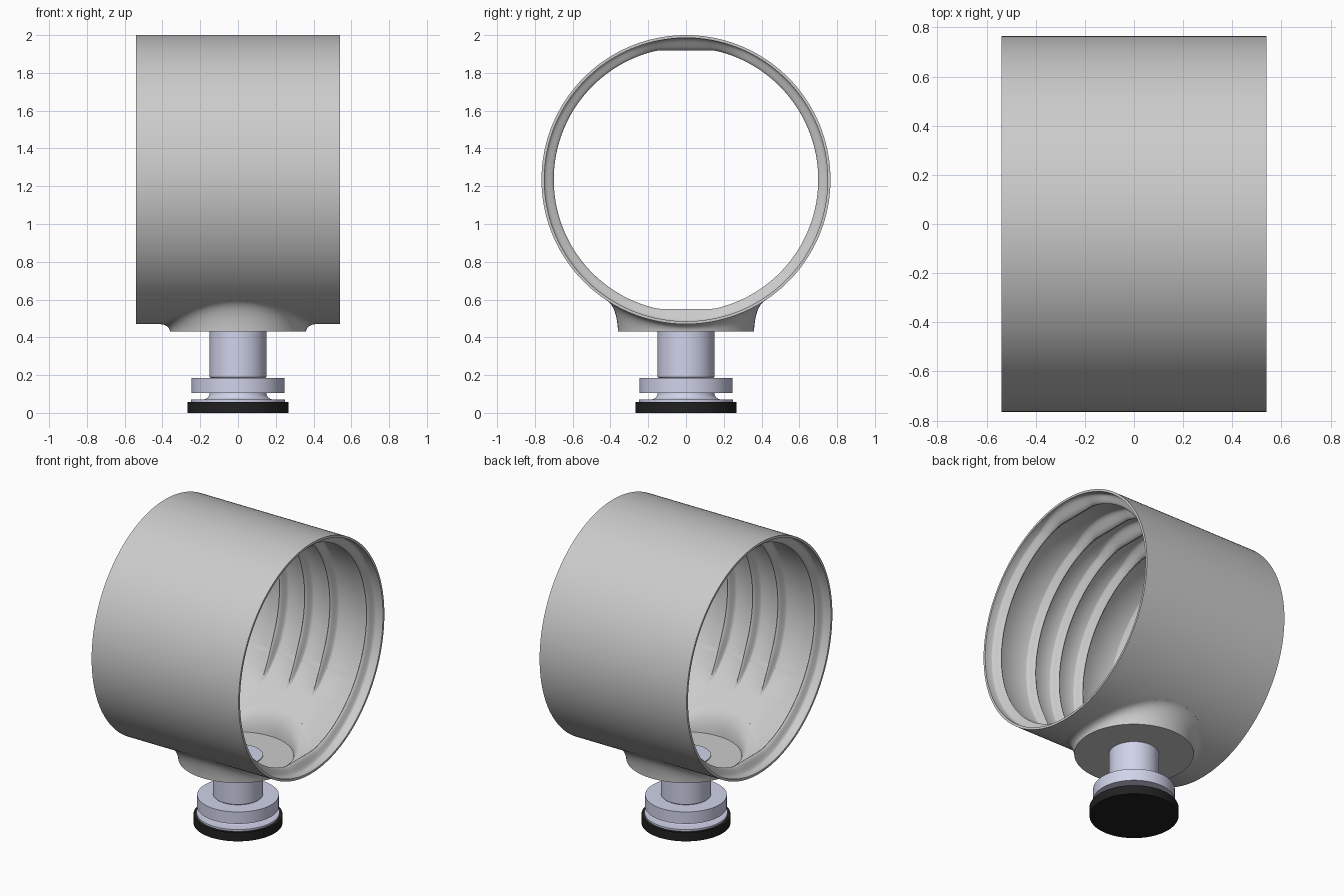
import bpy, bmesh
from math import sin, cos, pi, sqrt, radians, atan2

if "Cube" in bpy.data.objects:
    bpy.data.objects.remove(bpy.data.objects["Cube"])

CZ, R_OUT, R_IN, HALF = 1.235, 0.765, 0.75, 0.54   # ring centre height, radii, half length
SEG = 96


def material(name, rgb):
    m = bpy.data.materials.new(name)
    m.diffuse_color = (*rgb, 1)
    m.use_nodes = True
    m.node_tree.nodes["Principled BSDF"].inputs["Base Color"].default_value = m.diffuse_color
    return m


def finish(ob):
    bpy.ops.object.select_all(action='DESELECT')
    ob.select_set(True)
    bpy.context.view_layer.objects.active = ob
    bpy.ops.object.shade_smooth_by_angle(angle=radians(32))


def loft(name, rings, closed, mat=None):
    """Skin a list of point rings; closed joins last ring to first, else caps both ends."""
    bm = bmesh.new()
    vs = [[bm.verts.new(p) for p in ring] for ring in rings]
    n = len(vs[0])
    for i in range(len(vs) if closed else len(vs) - 1):
        a, b = vs[i], vs[(i + 1) % len(vs)]
        for j in range(n):
            k = (j + 1) % n
            bm.faces.new((a[j], a[k], b[k], b[j]))
    if not closed:
        bm.faces.new(vs[0])
        bm.faces.new(vs[-1])
    bmesh.ops.recalc_face_normals(bm, faces=bm.faces)
    me = bpy.data.meshes.new(name)
    bm.to_mesh(me)
    bm.free()
    ob = bpy.data.objects.new(name, me)
    bpy.context.collection.objects.link(ob)
    if mat:
        me.materials.append(mat)
    return ob


def lathe(name, profile, mat=None):
    rings = [[(r * cos(2 * pi * j / SEG), r * sin(2 * pi * j / SEG), z) for j in range(SEG)]
             for r, z in profile]
    ob = loft(name, rings, False, mat)
    finish(ob)
    return ob


# Ring shell: plain outside, ribs on the inside
N_ANG = 192


def rib_shape(a, is_end):
    """Rib half width and depth at angle a, measured from the top of the ring."""
    c = cos(a)
    crest = min(0.70, 0.684 / max(abs(c), 0.1)) if (c > 0 or is_end) else 0.70
    depth = R_IN - crest
    lens = max(0.0, 1 - (0.75 * sin(a) / 0.3) ** 2)     # wider patch at top and bottom
    width = 0.036 + lens * (0.038 if c > 0 else 0.01)
    if not is_end:                                      # middle ribs fade out above the dish
        from_top = abs(atan2(sin(a), c))
        t = min(1.0, max(0.0, (radians(136) - from_top) / radians(22)))
        depth *= t * (2 - t)
        width *= 0.35 + 0.65 * t
    return width, depth


def shell_ring(x_r):
    return [(x, r * sin(a), CZ + r * cos(a)) for x, r, a in x_r]


angles = [2 * pi * j / N_ANG for j in range(N_ANG)]
rings = [shell_ring([(x, R_OUT, a) for a in angles]) for x in (HALF, -HALF)]
rings.append(shell_ring([(-HALF, R_IN, a) for a in angles]))
for centre in (-0.455, -0.185, 0.0, 0.185, 0.455):
    is_end = abs(centre) > 0.4
    for k in range(-6, 7):
        s = k / 6
        pts = []
        for a in angles:
            w, d = rib_shape(a, is_end)
            pts.append((centre + s * w, R_IN - d * (0.5 + 0.5 * cos(pi * s)), a))
        rings.append(shell_ring(pts))
rings.append(shell_ring([(HALF, R_IN, a) for a in angles]))
shell = loft("ring_shell", rings, True)

# Round opening in the shell where the dish sits
R_DISH = 0.42
cutter = lathe("dish_cutter", [(R_DISH, 0.2), (R_DISH, 1.0)])
cutter.hide_render = True
mod = shell.modifiers.new("dish_hole", 'BOOLEAN')
mod.operation = 'DIFFERENCE'
mod.solver = 'EXACT'
mod.object = cutter
bpy.ops.object.select_all(action='DESELECT')
shell.select_set(True)
bpy.context.view_layer.objects.active = shell
bpy.ops.object.modifier_apply(modifier=mod.name)
bpy.data.objects.remove(cutter)
finish(shell)


# Mounting dish: round base blended into the curved shell, hollow inside
def blend(R, r0, z0, r1, phi, t):
    def on_ring(r):
        return CZ - sqrt(R * R - (r * sin(phi)) ** 2)
    pts = ((r0, z0), (r1, on_ring(r1)), (R_DISH, on_ring(R_DISH)))
    wts = ((1 - t) ** 2, 2 * t * (1 - t), t * t)
    r, z = (sum(w * p[i] for w, p in zip(wts, pts)) for i in (0, 1))
    return (r * cos(phi), r * sin(phi), z)


STEPS = 12
phis = [2 * pi * j / SEG for j in range(SEG)]
rings = [[blend(R_OUT, 0.36, 0.43, 0.366, p, k / STEPS) for p in phis] for k in range(STEPS + 1)]
rings += [[blend(R_IN, 0.335, 0.447, 0.348, p, k / STEPS) for p in phis]
          for k in range(STEPS, -1, -1)]
finish(loft("mounting_dish", rings, False))

# Stem with flange and flared foot, then the pad
steel = material("pale_blue_metal", (0.63, 0.65, 0.82))
black = material("black_rubber", (0.015, 0.015, 0.015))
flare = [(0.15 + 0.04 * (1 - cos(t * pi / 10)), 0.105 - 0.035 * sin(t * pi / 10)) for t in range(6)]
lathe("stem", [(0.15, 0.452), (0.15, 0.19), (0.145, 0.185), (0.246, 0.185), (0.246, 0.106)]
      + flare + [(0.25, 0.07), (0.25, 0.055)], steel)
lathe("foot_pad", [(0.268, 0.0), (0.268, 0.058)], black)
